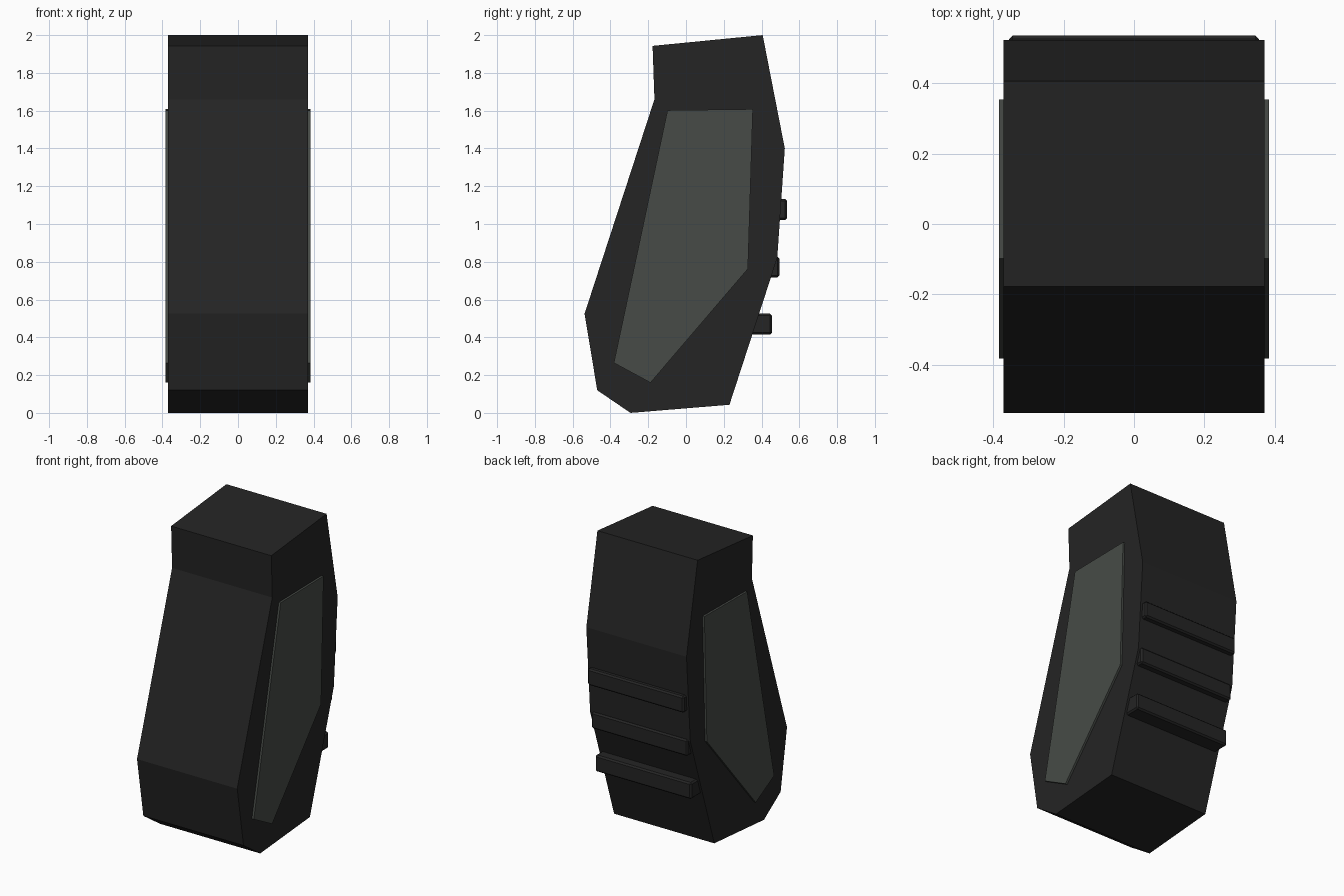
import bpy, bmesh

if "Cube" in bpy.data.objects:
    bpy.data.objects.remove(bpy.data.objects["Cube"])


def material(name, rgb):
    m = bpy.data.materials.new(name)
    m.diffuse_color = (*rgb, 1)
    m.use_nodes = True
    m.node_tree.nodes["Principled BSDF"].inputs["Base Color"].default_value = m.diffuse_color
    return m


DARK = material("charcoal", (0.018, 0.018, 0.018))
GREY = material("grey green", (0.063, 0.071, 0.063))


def extrude_x(name, profile, x0, x1, mat, bevel=0):
    """Prism from a (y, z) outline between two x positions."""
    bm = bmesh.new()
    face = bm.faces.new([bm.verts.new((x0, y, z)) for y, z in profile])
    res = bmesh.ops.extrude_face_region(bm, geom=[face])
    verts = [v for v in res["geom"] if isinstance(v, bmesh.types.BMVert)]
    bmesh.ops.translate(bm, verts=verts, vec=(x1 - x0, 0, 0))
    bmesh.ops.recalc_face_normals(bm, faces=bm.faces)
    if bevel:
        bmesh.ops.bevel(bm, geom=bm.edges[:], offset=bevel, segments=1,
                        affect='EDGES', profile=0.5)
    me = bpy.data.meshes.new(name)
    bm.to_mesh(me)
    bm.free()
    me.materials.append(mat)
    ob = bpy.data.objects.new(name, me)
    bpy.context.collection.objects.link(ob)
    return ob


# Main faceted body
body = [(-0.177, 1.943), (0.406, 2.0), (0.523, 1.40), (0.483, 0.82),
        (0.23, 0.043), (-0.294, 0.0), (-0.47, 0.12), (-0.537, 0.525),
        (-0.167, 1.66)]
extrude_x("body", body, -0.37, 0.37, DARK)

# Side plates
plate = [(-0.098, 1.602), (0.354, 1.608), (0.328, 0.763),
         (-0.188, 0.16), (-0.382, 0.265)]
for side, name in ((-1, "left_panel"), (1, "right_panel")):
    extrude_x(name, plate, side * 0.36, side * 0.384, GREY)

# Grip ribs across the back
for i, (y, z) in enumerate([(0.535, 1.077), (0.494, 0.772), (0.455, 0.47)]):
    d, h = 0.13, 0.055
    outline = [(y - d, z - h), (y, z - h), (y, z + h), (y - d, z + h)]
    extrude_x(f"grip_rib_{i + 1}", outline, -0.355, 0.355, DARK, bevel=0.01)
